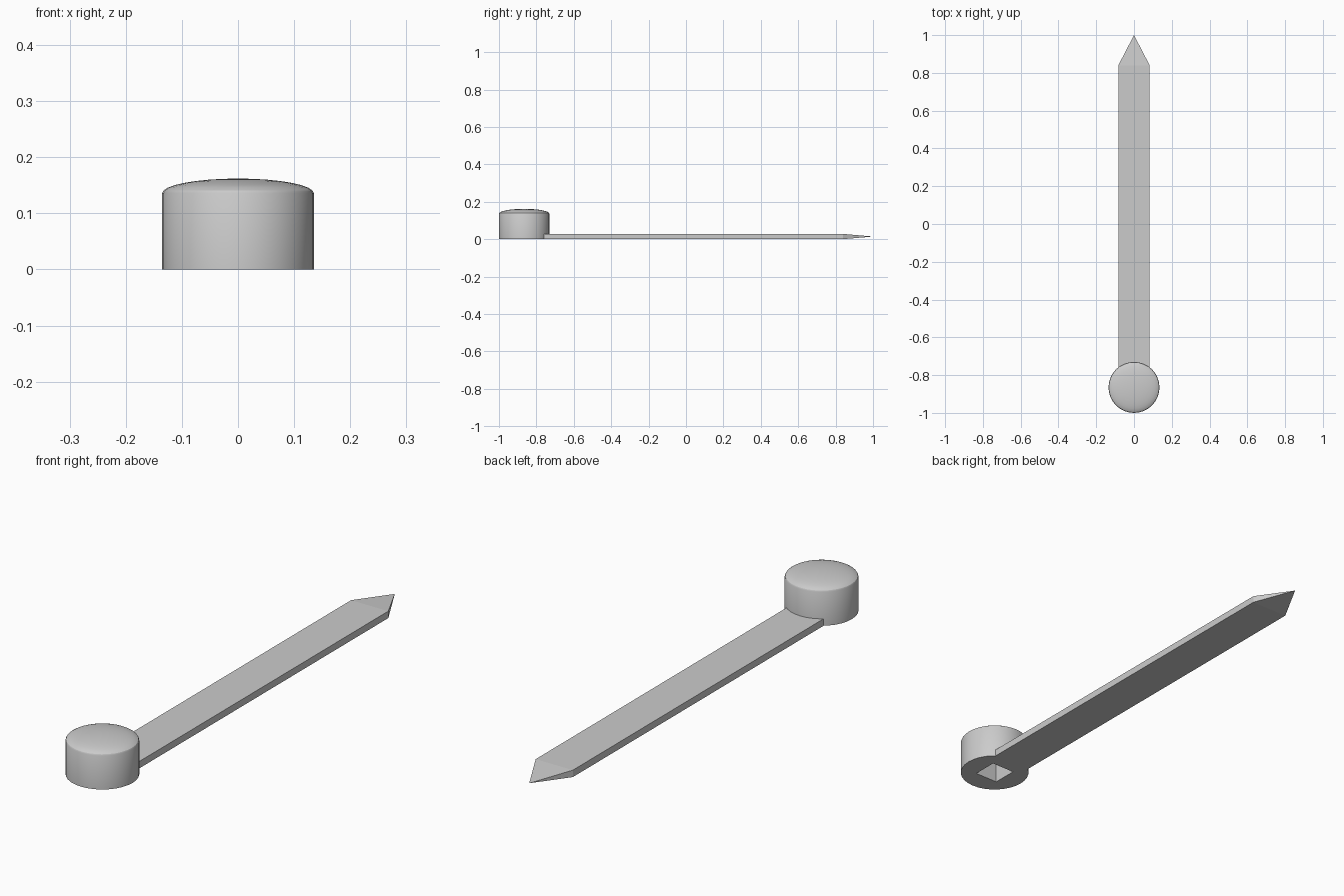
import bpy, bmesh, math
from mathutils import Matrix, Vector

cube = bpy.data.objects.get("Cube")
if cube:
    bpy.data.objects.remove(cube, do_unlink=True)

HUB_Y, HUB_R, RIM_Z, TOP_Z = -0.865, 0.135, 0.136, 0.162
SIDES = 32

# Single grey material
grey = bpy.data.materials.new("grey")
grey.use_nodes = True
color = (0.6, 0.6, 0.6, 1)
grey.diffuse_color = color
grey.node_tree.nodes["Principled BSDF"].inputs["Base Color"].default_value = color


def make_object(name, bm):
    bmesh.ops.recalc_face_normals(bm, faces=bm.faces)
    mesh = bpy.data.meshes.new(name)
    bm.to_mesh(mesh)
    bm.free()
    mesh.materials.append(grey)
    obj = bpy.data.objects.new(name, mesh)
    bpy.context.collection.objects.link(obj)
    return obj


# Hub: round wall with a shallow elliptical dome, spun about its axis
bm = bmesh.new()
profile = [(0, 0), (HUB_R, 0)]
for i in range(9):
    a = i / 8 * math.pi / 2
    profile.append((HUB_R * math.cos(a) if i < 8 else 0,
                    RIM_Z + (TOP_Z - RIM_Z) * math.sin(a)))
verts = [bm.verts.new((r, HUB_Y, z)) for r, z in profile]
edges = [bm.edges.new(pair) for pair in zip(verts, verts[1:])]
bmesh.ops.spin(bm, geom=verts + edges, cent=(0, HUB_Y, 0), axis=(0, 0, 1),
               angle=math.tau, steps=SIDES, use_merge=True)
bmesh.ops.remove_doubles(bm, verts=bm.verts, dist=0.0005)
hub = make_object("hub", bm)

# Square socket cut into the underside of the hub
bm = bmesh.new()
bmesh.ops.create_cube(bm, size=1, matrix=Matrix.Translation((0, HUB_Y, 0.05))
                      @ Matrix.Diagonal((0.104, 0.104, 0.12, 1)))
cutter = make_object("socket_cutter", bm)
cutter.hide_render = True
cut = hub.modifiers.new("socket", 'BOOLEAN')
cut.operation = 'DIFFERENCE'
cut.solver = 'EXACT'
cut.object = cutter
bpy.context.view_layer.objects.active = hub
hub.select_set(True)
bpy.ops.object.modifier_apply(modifier=cut.name)
bpy.data.objects.remove(cutter, do_unlink=True)
bpy.ops.object.shade_smooth_by_angle(angle=math.radians(30))

# Blade: flat bar whose end narrows to a point in width and thickness
HALF_W, THICK, START, SHOULDER = 0.083, 0.028, -0.785, 0.84
bm = bmesh.new()
rings = [[bm.verts.new((x * HALF_W, y, z)) for x, z in
          ((-1, 0), (1, 0), (1, THICK), (-1, THICK))] for y in (START, SHOULDER)]
tip = bm.verts.new((0, 1, THICK / 2))
bm.faces.new(rings[0])
for i in range(4):
    j = (i + 1) % 4
    bm.faces.new((rings[0][i], rings[0][j], rings[1][j], rings[1][i]))
    bm.faces.new((rings[1][i], rings[1][j], tip))
make_object("blade", bm)
